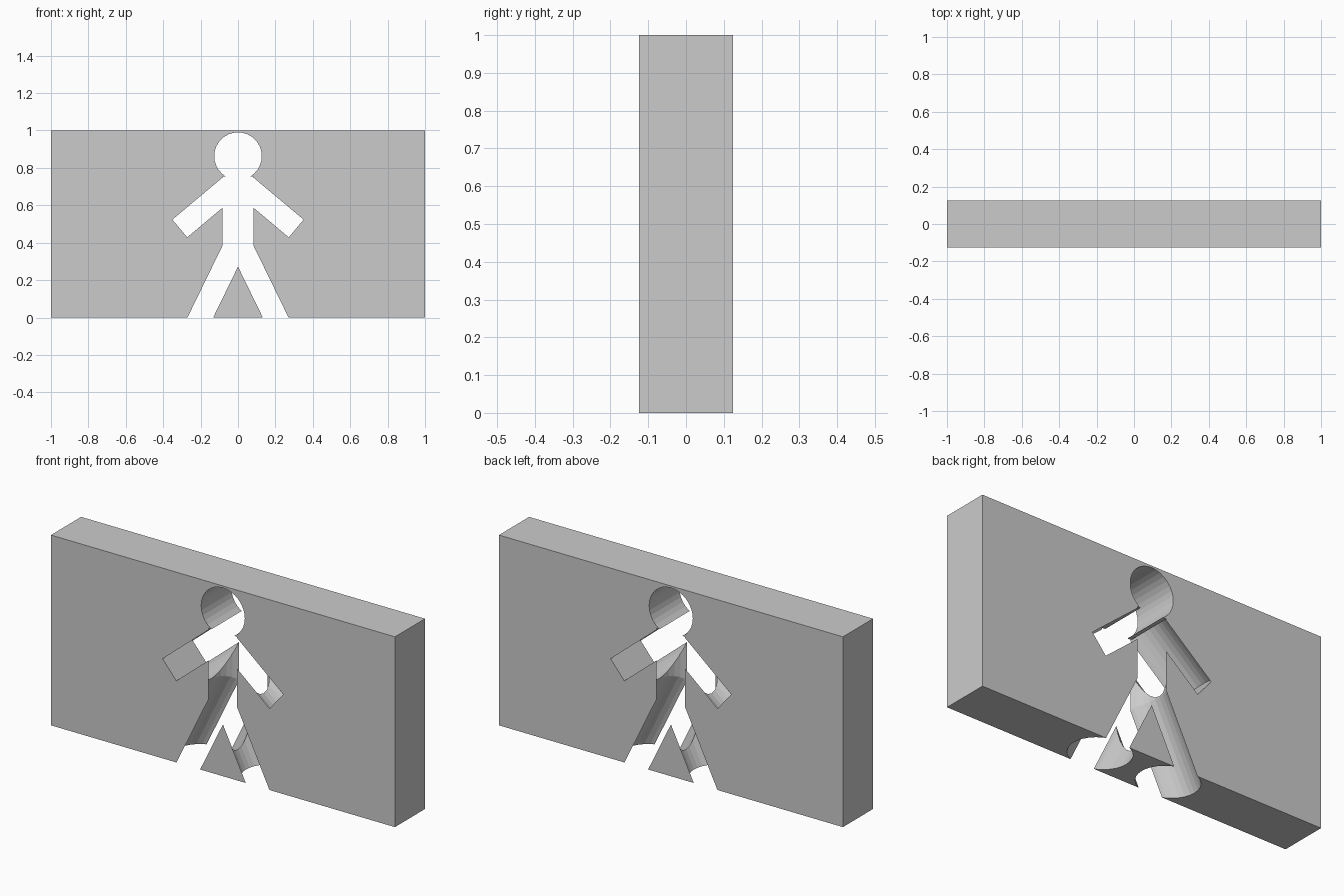
import bpy
from math import radians, sin, cos
from mathutils import Vector

if "Cube" in bpy.data.objects:
    bpy.data.objects.remove(bpy.data.objects["Cube"])

# Wall slab
bpy.ops.mesh.primitive_cube_add(size=1, location=(0, 0, 0.5))
wall = bpy.context.object
wall.name = "wall"
wall.scale = (2, 0.25, 1)
bpy.ops.object.transform_apply(location=True, scale=True)


def cut(name, radius, start, end):
    """Cut a round rod running from start to end out of the wall."""
    a, b = Vector(start), Vector(end)
    axis = b - a
    bpy.ops.mesh.primitive_cylinder_add(vertices=32, radius=radius, depth=axis.length)
    rod = bpy.context.object
    rod.name = name + "_cutter"
    rod.hide_render = True
    # tilt about y only, so the facets stay symmetric front to back
    if abs(axis.y) > 1e-6:
        rod.rotation_euler = (radians(90), 0, 0)
    else:
        rod.rotation_euler = (0, Vector((axis.z, axis.x)).angle_signed(Vector((1, 0))), 0)
    rod.location = (a + b) / 2
    bpy.context.view_layer.objects.active = wall
    mod = wall.modifiers.new(name, 'BOOLEAN')
    mod.operation = 'DIFFERENCE'
    mod.solver = 'EXACT'
    mod.object = rod
    bpy.ops.object.modifier_apply(modifier=name)
    bpy.data.objects.remove(rod, do_unlink=True)


# Head opening (straight through) and torso
cut("head", 0.127, (0, -0.2, 0.863), (0, 0.2, 0.863))
cut("torso", 0.15, (0, 0, 0.755), (0, 0, 0.37))

# Arms and legs, one per side
arm, leg = radians(40), radians(26)
for side, s in (("left", -1), ("right", 1)):
    x, z = 0.043, 0.701
    cut(side + "_arm", 0.14, (s * x, 0, z),
        (s * (x + 0.35 * cos(arm)), 0, z - 0.35 * sin(arm)))
    cut(side + "_leg", 0.14, (0, 0, 0.413),
        (s * 0.6 * sin(leg), 0, 0.413 - 0.6 * cos(leg)))
